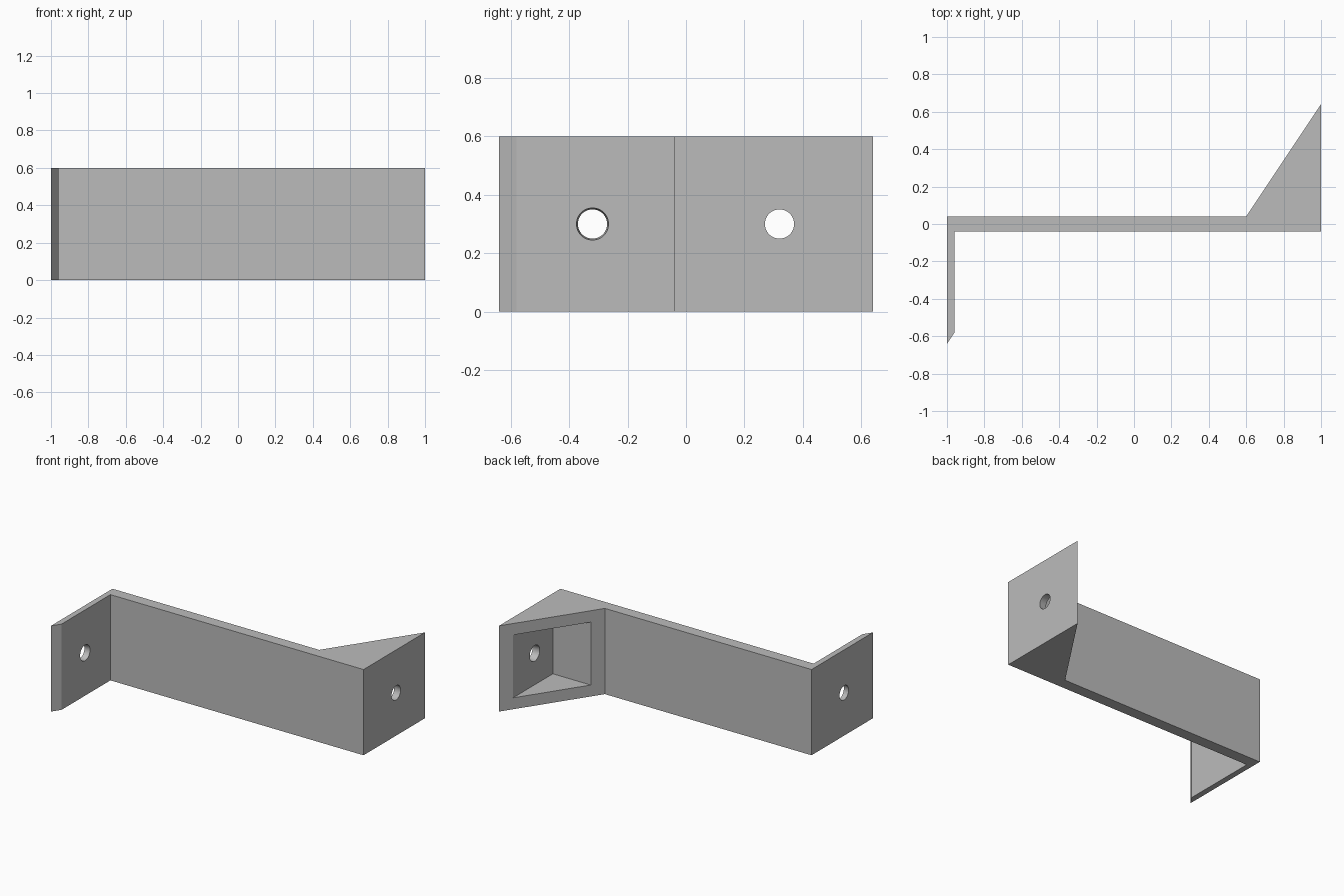
import bpy, bmesh, math
from mathutils import Matrix, Vector

cube = bpy.data.objects.get("Cube")
if cube:
    bpy.data.objects.remove(cube, do_unlink=True)

HEIGHT = 0.6
MID = HEIGHT / 2
POCKET_X, POCKET_Y, RIM = 0.947, 0.12, 0.08

grey = bpy.data.materials.new("plain_grey")
grey.use_nodes = True
colour = (0.5, 0.5, 0.5, 1)
grey.diffuse_color = colour
grey.node_tree.nodes["Principled BSDF"].inputs["Base Color"].default_value = colour


def make_object(name, bm):
    bmesh.ops.recalc_face_normals(bm, faces=bm.faces)
    mesh = bpy.data.meshes.new(name)
    bm.to_mesh(mesh)
    bm.free()
    mesh.materials.append(grey)
    obj = bpy.data.objects.new(name, mesh)
    bpy.context.collection.objects.link(obj)
    return obj


def extrude_profile(name, points, low, high):
    bm = bmesh.new()
    face = bm.faces.new([bm.verts.new((x, y, low)) for x, y in points])
    grown = bmesh.ops.extrude_face_region(bm, geom=[face])["geom"]
    verts = [v for v in grown if isinstance(v, bmesh.types.BMVert)]
    bmesh.ops.translate(bm, verts=verts, vec=(0, 0, high - low))
    return make_object(name, bm)


def hole_cutter(name, x_outer, x_inner, y):
    """Tapered screw hole along x, widening towards the inner face."""
    bm = bmesh.new()
    step = x_inner - x_outer
    side = 1 if step > 0 else -1
    place = (Matrix.Translation(((x_outer + x_inner) / 2, y, MID))
             @ Matrix.Rotation(side * math.pi / 2, 4, 'Y'))
    bmesh.ops.create_cone(bm, cap_ends=True, segments=48, radius1=0.049,
                          radius2=0.056, depth=abs(step) * 1.4, matrix=place)
    return make_object(name, bm)


def cut(target, cutter):
    cutter.hide_render = True
    mod = target.modifiers.new("cut", 'BOOLEAN')
    mod.operation = 'DIFFERENCE'
    mod.solver = 'EXACT'
    mod.object = cutter
    bpy.context.view_layer.objects.active = target
    bpy.ops.object.modifier_apply(modifier=mod.name)
    bpy.data.objects.remove(cutter, do_unlink=True)


# Bracket: long bar, thin front flange with bevelled tip, wedge at the back
bracket = extrude_profile("bracket", [
    (-1, -0.64), (-0.96, -0.58), (-0.96, -0.04), (1, -0.04),
    (1, 0.64), (0.6, 0.04), (-1, 0.04)], 0, HEIGHT)

# Pocket in the slanted face of the wedge
cut(bracket, extrude_profile("pocket_cutter", [
    (POCKET_X, POCKET_Y), (POCKET_X, 0.8), (0.4, 0.8), (0.4, POCKET_Y)],
    RIM, HEIGHT - RIM))

# Screw holes through the flange and the wedge wall
cut(bracket, hole_cutter("flange_hole_cutter", -1, -0.96, -0.32))
cut(bracket, hole_cutter("wedge_hole_cutter", 1, POCKET_X, 0.32))

bpy.ops.object.select_all(action='DESELECT')
bracket.select_set(True)
bpy.context.view_layer.objects.active = bracket
bpy.ops.object.shade_smooth_by_angle(angle=math.radians(30))
